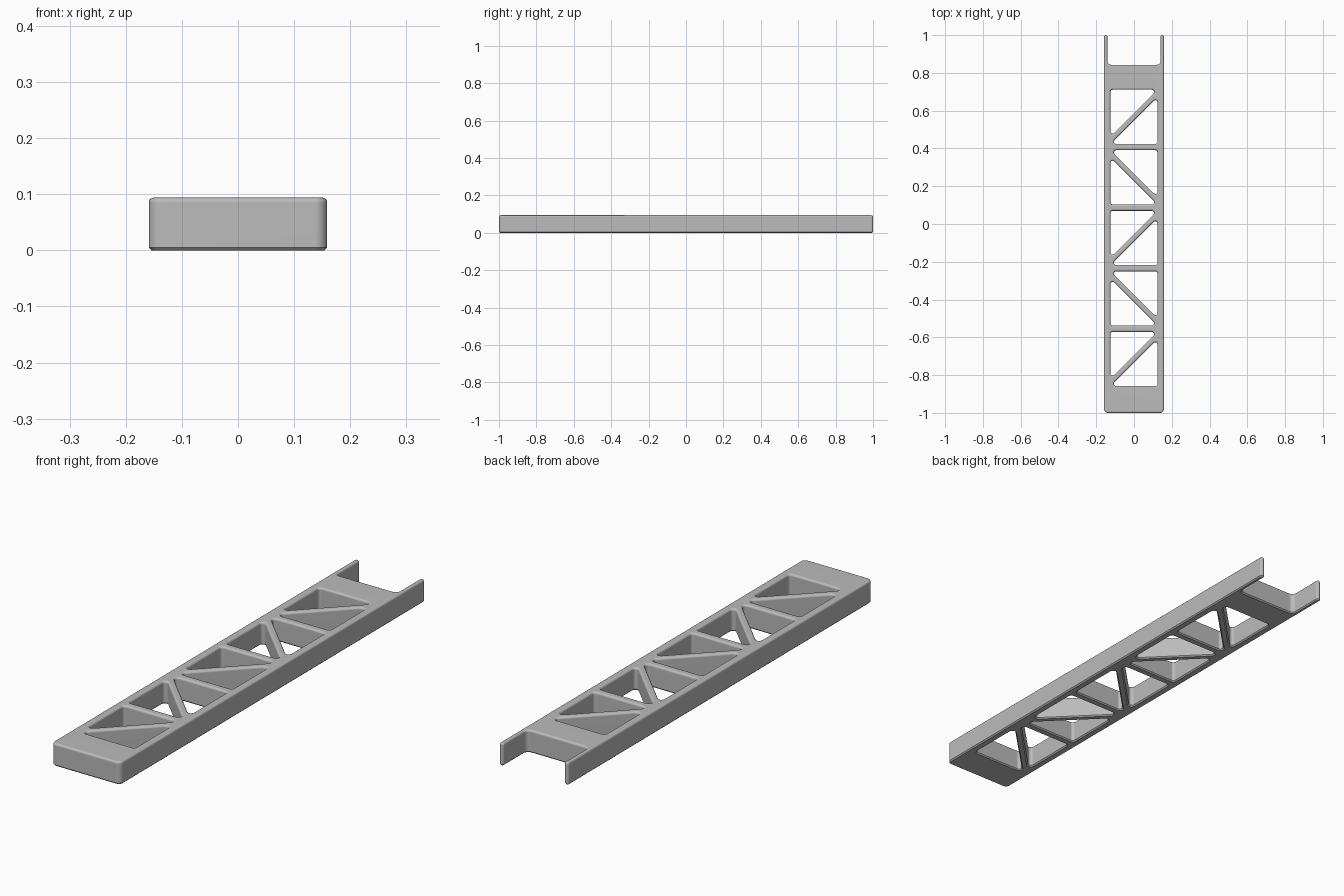
import bpy, bmesh, math
from mathutils import Vector, Matrix

if "Cube" in bpy.data.objects:
    bpy.data.objects.remove(bpy.data.objects["Cube"], do_unlink=True)

HALF_W, HEIGHT = 0.159, 0.094
CHAMFER, FILLET = 0.005, 0.009
ARC_STEPS, FILLET_STEPS = 6, 5
BAYS, PITCH, MIDDLE = 5, 0.3205, -0.0735


def rounded_loop(corners, inset):
    """Rounded outline of (x, y, radius) corners, moved left by inset."""
    points = []
    for i, (x, y, r) in enumerate(corners):
        p = Vector((x, y))
        before = Vector(corners[i - 1][:2])
        after = Vector(corners[(i + 1) % len(corners)][:2])
        d1, d2 = (p - before).normalized(), (after - p).normalized()
        n1, n2 = Vector((d1.y, -d1.x)), Vector((d2.y, -d2.x))
        turn = math.atan2(d1.x * d2.y - d1.y * d2.x, d1.dot(d2))
        sr = math.copysign(r, turn)
        centre = p - (n1 + n2) * (sr / (1 + n1.dot(n2)))
        for k in range(ARC_STEPS + 1):
            n = Matrix.Rotation(turn * k / ARC_STEPS, 2) @ n1
            points.append(centre + n * (sr - inset))
    return points


# Outer outline: rounded front end, two prongs at the back
front, tip, notch = 0.022, 0.0092, 0.018
right_side = [(HALF_W, -1, front), (HALF_W, 1, tip), (0.14, 1, tip), (0.14, 0.843, notch)]
outline = right_side + [(-x, y, r) for x, y, r in reversed(right_side)]
loops = [outline]

# Two triangular openings per bay, with the brace alternating in direction
triangle = [(-0.125, 0.1435), (0.1235, 0.1435), (-0.125, -0.105)]
for bay in range(BAYS):
    cy = MIDDLE + (bay - BAYS // 2) * PITCH
    flip = 1 if bay % 2 == 0 else -1
    for s in (1, -1):
        hole = [(x * s * flip, y * s + cy, 0.012) for x, y in triangle]
        loops.append(hole if flip > 0 else hole[::-1])

# Edge profile: chamfer at the bottom, round at the top
levels = [(CHAMFER, 0), (0, CHAMFER)]
for k in range(FILLET_STEPS + 1):
    a = math.pi / 2 * k / FILLET_STEPS
    levels.append((FILLET * (1 - math.cos(a)), HEIGHT - FILLET * (1 - math.sin(a))))

bm = bmesh.new()
rims = {0: [], len(levels) - 1: []}
for loop in loops:
    rings = [[bm.verts.new((p.x, p.y, z)) for p in rounded_loop(loop, inset)]
             for inset, z in levels]
    n = len(rings[0])
    for low, high in zip(rings, rings[1:]):
        for i in range(n):
            j = (i + 1) % n
            bm.faces.new((low[i], low[j], high[j], high[i]))
    for level, edges in rims.items():
        ring = rings[level]
        edges += [bm.edges.get((ring[i], ring[(i + 1) % n])) for i in range(n)]

# Flat top and bottom around the openings
for level, edges in rims.items():
    bmesh.ops.triangle_fill(bm, use_beauty=True, edges=edges,
                            normal=(0, 0, 1 if level else -1))
bmesh.ops.recalc_face_normals(bm, faces=bm.faces)

mesh = bpy.data.meshes.new("truss_beam")
bm.to_mesh(mesh)
bm.free()
beam = bpy.data.objects.new("truss_beam", mesh)
bpy.context.collection.objects.link(beam)

grey = bpy.data.materials.new("plain_grey")
grey.use_nodes = True
colour = (0.5, 0.5, 0.5, 1)
grey.diffuse_color = colour
grey.node_tree.nodes["Principled BSDF"].inputs["Base Color"].default_value = colour
mesh.materials.append(grey)

# Smooth rounds with flat caps
bpy.ops.object.select_all(action="DESELECT")
beam.select_set(True)
bpy.context.view_layer.objects.active = beam
bpy.ops.object.shade_smooth_by_angle(angle=math.radians(35))
weighted = beam.modifiers.new("flat_caps", "WEIGHTED_NORMAL")
weighted.keep_sharp = True
